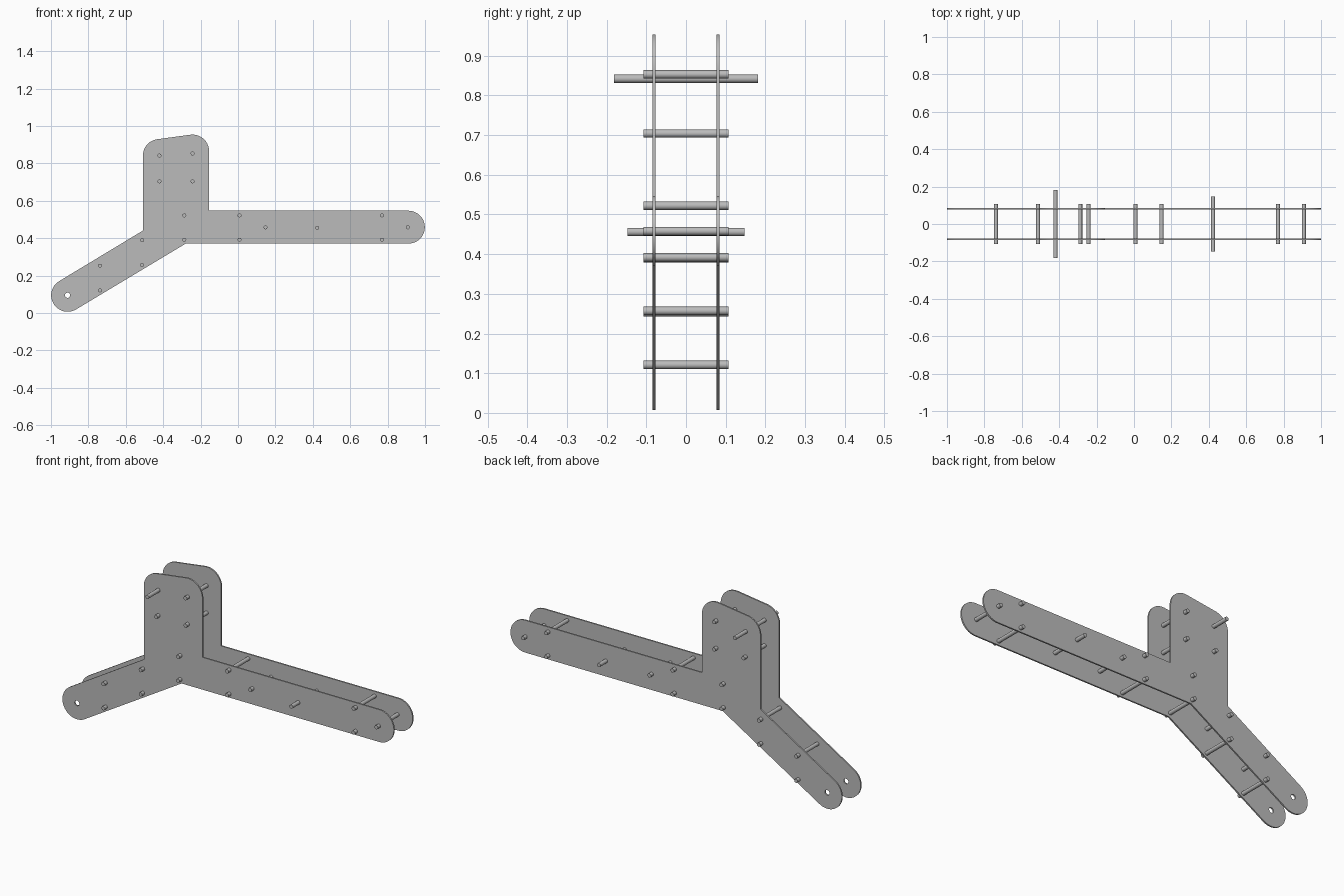
import bpy
from math import cos, sin, radians

cube = bpy.data.objects.get("Cube")
if cube:
    bpy.data.objects.remove(cube, do_unlink=True)

GREY = (0.5, 0.5, 0.5, 1)
mat = bpy.data.materials.new("plain grey")
mat.use_nodes = True
mat.diffuse_color = GREY
mat.node_tree.nodes["Principled BSDF"].inputs["Base Color"].default_value = GREY

PLATE_Y = 0.081    # distance of each plate from the middle
END_R = 0.088      # radius of every rounded end
ROD_R = 0.0105


def arc(cx, cz, r, start, end, steps=20):
    angles = [radians(start + (end - start) * i / steps) for i in range(steps + 1)]
    return [(cx + r * cos(a), cz + r * sin(a)) for a in angles]


def finish(obj):
    bpy.ops.object.select_all(action='DESELECT')
    obj.select_set(True)
    bpy.context.view_layer.objects.active = obj
    if obj.type == 'CURVE':
        bpy.ops.object.convert(target='MESH')
    bpy.ops.object.shade_smooth_by_angle(angle=radians(35))
    obj.data.materials.clear()
    obj.data.materials.append(mat)


# Three-armed outline: sloping arm, level arm, upright arm
outline = (
    arc(-0.911, 0.095, END_R, 121, 301)
    + [(-0.28, 0.371)]
    + arc(0.911, 0.459, END_R, -90, 90)
    + [(-0.155, 0.547)]
    + arc(-0.243, 0.866, END_R, 0, 98)
    + arc(-0.42, 0.842, END_R, 98, 180)
    + [(-0.508, 0.441)]
)
pivot_hole = arc(-0.911, 0.095, 0.014, 0, 345, 23)


def plate(name, y):
    curve = bpy.data.curves.new(name, 'CURVE')
    curve.dimensions = '2D'
    curve.fill_mode = 'BOTH'
    curve.extrude = 0.004
    for points in (outline, pivot_hole):
        spline = curve.splines.new('POLY')
        spline.points.add(len(points) - 1)
        for p, (x, z) in zip(spline.points, points):
            p.co = (x, z, 0, 1)
        spline.use_cyclic_u = True
    obj = bpy.data.objects.new(name, curve)
    bpy.context.collection.objects.link(obj)
    obj.rotation_euler.x = radians(90)
    obj.location.y = y
    finish(obj)


plate("front_plate", -PLATE_Y)
plate("back_plate", PLATE_Y)


def rod(name, x, z, half=0.107):
    bpy.ops.mesh.primitive_cylinder_add(
        vertices=24, radius=ROD_R, depth=2 * half,
        location=(x, 0, z), rotation=(radians(90), 0, 0))
    obj = bpy.context.object
    obj.name = name
    finish(obj)


# Cross rods joining the plates
short_rods = {
    "upright_rod": [(-0.243, 0.853), (-0.42, 0.704), (-0.243, 0.704)],
    "level_arm_rod": [(x, z) for x in (-0.287, 0.008, 0.77) for z in (0.392, 0.522)]
                     + [(0.147, 0.458), (0.908, 0.458)],
    "sloping_arm_rod": [(-0.513, 0.389), (-0.513, 0.257),
                        (-0.738, 0.253), (-0.738, 0.121)],
}
for name, places in short_rods.items():
    for i, (x, z) in enumerate(places, 1):
        rod(f"{name}_{i}", x, z)

# Longer pegs that stick out past the plates
rod("upright_long_peg", -0.42, 0.842, 0.182)
rod("level_arm_long_peg", 0.423, 0.456, 0.147)
